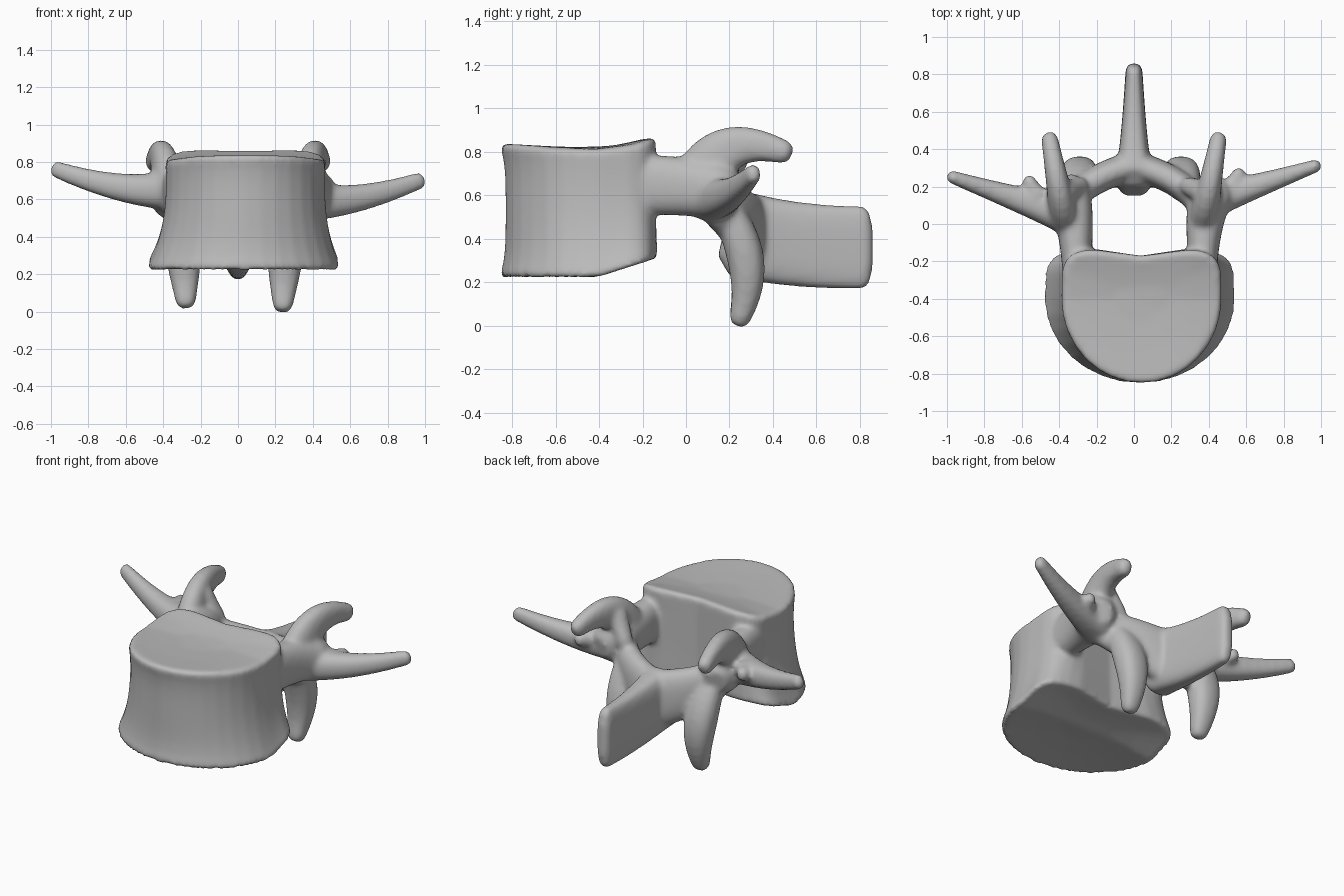
import bpy, bmesh, math
from mathutils import Vector

if "Cube" in bpy.data.objects:
    bpy.data.objects.remove(bpy.data.objects["Cube"], do_unlink=True)

SIDES = 32
STEPS = 10
UP = Vector((0, 0, 1))
BACKWARD = Vector((0, 1, 0))
bm = bmesh.new()


def signed_power(value, exponent):
    return math.copysign(abs(value) ** exponent, value)


def circle_points():
    """Cosine and sine pairs around one turn."""
    angles = [math.tau * side / SIDES for side in range(SIDES)]
    return [(math.cos(angle), math.sin(angle)) for angle in angles]


def skin(rings):
    """Close a stack of equal point rings into one solid."""
    loops = [[bm.verts.new(point) for point in ring] for ring in rings]
    for lower, upper in zip(loops, loops[1:]):
        for i in range(SIDES):
            j = (i + 1) % SIDES
            bm.faces.new((lower[i], lower[j], upper[j], upper[i]))
    bm.faces.new(reversed(loops[0]))
    bm.faces.new(loops[-1])


def limb(start, bend, end, start_size, end_size, ease=1, bulge=0, up=UP, power=0.85):
    """Sweep an oval along a bent path, blending its (width, height), with round ends."""
    a, b, c = Vector(start), Vector(bend), Vector(end)
    size_a, size_b = Vector(start_size), Vector(end_size)

    def ring(t, scale=1, overshoot=0):
        centre = a.lerp(b, t).lerp(b.lerp(c, t), t)
        along = (b - a).lerp(c - b, t).normalized()
        across = along.cross(up).normalized()
        upright = across.cross(along)
        size = size_a.lerp(size_b, t ** ease) * (1 + bulge * math.sin(math.pi * t))
        centre += along * overshoot * min(size)
        return [centre
                + across * size.x * scale * signed_power(cosine, power)
                + upright * size.y * scale * signed_power(sine, power)
                for cosine, sine in circle_points()]

    rings = [ring(0, 0.6, -0.7)]
    rings += [ring(step / STEPS) for step in range(STEPS + 1)]
    rings += [ring(1, 0.85, 0.5), ring(1, 0.5, 0.85)]
    skin(rings)


def pair(start, bend, end, start_size, end_size, shift=(0, 0, 0), **options):
    """Make a limb on both sides; shift is the slight natural asymmetry."""
    for side in (1, -1):
        def place(point):
            x, y, z = Vector(point) + Vector(shift) * side
            return side * (x - side * shift[0] + shift[0] * side), y, z
        limb(place(start), place(bend), place(end), start_size, end_size, **options)


def body_ring(t, scale=1):
    """Kidney outline at height fraction t: flared base, narrow waist, dished ends."""
    flare, brim = (1 - t) ** 3, t ** 4
    width = 0.42 + 0.1 * flare + 0.01 * brim
    middle = 0.04 - 0.01 * flare
    depth = 0.43 + 0.03 * (2 * t - 1) ** 4
    dish = (0.04 * (1 - t) - 0.02 * t) * (1 - scale ** 2)
    ring = []
    for cosine, sine in circle_points():
        if sine > 0:
            x = width * scale * signed_power(cosine, 0.4)
            y = 0.27 * scale * signed_power(sine, 0.4)
            y -= 0.04 * scale * sine * max(0, 1 - (x / 0.25) ** 2)
        else:
            x = width * scale * cosine
            y = depth * scale * sine
        behind = max(0, y / 0.25)
        rise = behind * (0.08 * (1 - t) ** 2 + 0.03 * brim)
        droop = 0.03 * brim * abs(cosine * scale) ** 3
        ring.append((middle + x, y - 0.4, 0.22 + 0.62 * t + dish + rise - droop))
    return ring


# Vertebral body
inner_scales = (0.3, 0.6, 0.85, 0.96)
wall = [body_ring(0.03 + 0.94 * step / STEPS) for step in range(STEPS + 1)]
skin([body_ring(0, scale) for scale in inner_scales] + wall
     + [body_ring(1, scale) for scale in reversed(inner_scales)])

# Pedicles: bridges from the body to the arch
pair((0.34, -0.3, 0.65), (0.33, 0, 0.65), (0.38, 0.15, 0.62),
     (0.07, 0.14), (0.12, 0.13), shift=(0.03, 0, 0))

# Laminae: plates closing the arch behind the canal
pair((0.36, 0.1, 0.6), (0.25, 0.25, 0.5), (0, 0.31, 0.42),
     (0.07, 0.1), (0.08, 0.18))

# Upper joint processes, with a facet lip turned towards the canal
pair((0.38, 0.08, 0.68), (0.4, 0.17, 0.9), (0.45, 0.45, 0.8),
     (0.08, 0.14), (0.045, 0.055))
pair((0.38, 0.17, 0.8), (0.34, 0.18, 0.73), (0.3, 0.2, 0.66),
     (0.06, 0.07), (0.05, 0.06))

# Lower joint processes, hanging from the laminae
pair((0.29, 0.18, 0.55), (0.27, 0.34, 0.3), (0.26, 0.25, 0.05),
     (0.08, 0.07), (0.055, 0.05), bulge=0.4, up=BACKWARD, shift=(-0.02, 0, -0.01))

# Transverse processes, tapering out to the sides, with a small knob behind
pair((0.36, 0.08, 0.62), (0.62, 0.16, 0.6), (0.97, 0.28, 0.73),
     (0.11, 0.11), (0.035, 0.045), ease=0.8, shift=(0, 0.03, -0.03))
pair((0.52, 0.17, 0.65), (0.54, 0.2, 0.65), (0.56, 0.25, 0.66),
     (0.06, 0.06), (0.035, 0.04), shift=(0, 0.02, -0.03))

# Spinous process: the tall blade at the back
limb((0, 0.25, 0.42), (0, 0.5, 0.36), (0, 0.82, 0.36),
     (0.11, 0.2), (0.045, 0.19), ease=0.6, power=0.6)

bmesh.ops.recalc_face_normals(bm, faces=bm.faces[:])
mesh = bpy.data.meshes.new("vertebra")
bm.to_mesh(mesh)
bm.free()
bone = bpy.data.objects.new("vertebra", mesh)
bpy.context.collection.objects.link(bone)

# One plain grey bone colour
material = bpy.data.materials.new("bone_grey")
material.use_nodes = True
grey = (0.5, 0.5, 0.5, 1)
material.diffuse_color = grey
material.node_tree.nodes["Principled BSDF"].inputs["Base Color"].default_value = grey
mesh.materials.append(material)

# Fuse the parts into one skin and soften the joints
fuse = bone.modifiers.new("fuse", 'REMESH')
fuse.mode = 'VOXEL'
fuse.voxel_size = 0.014
fuse.use_smooth_shade = True
soften = bone.modifiers.new("soften", 'SMOOTH')
soften.factor = 0.5
soften.iterations = 10
